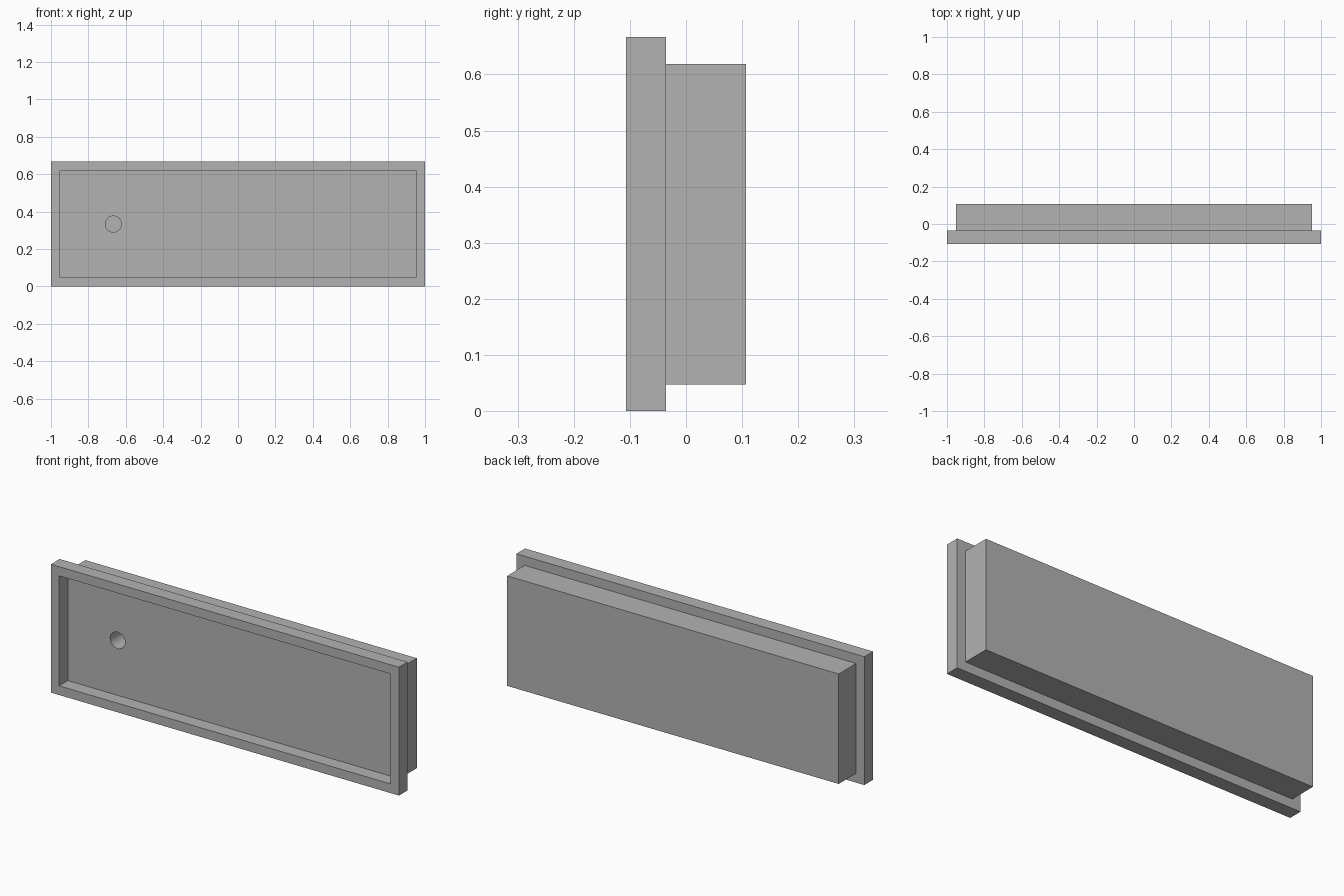
import bpy
import math

cube = bpy.data.objects.get("Cube")
if cube:
    bpy.data.objects.remove(cube, do_unlink=True)

# Overall proportions
UNIT = 1 / 21
LENGTH, HEIGHT, RIM = 42 * UNIT, 14 * UNIT, UNIT
FRONT, STEP, BACK = -2.25 * UNIT, -0.75 * UNIT, 2.25 * UNIT
MID_Z = HEIGHT / 2

grey = bpy.data.materials.new("plain grey")
grey.use_nodes = True
grey.diffuse_color = (0.45, 0.45, 0.45, 1)
grey.node_tree.nodes["Principled BSDF"].inputs["Base Color"].default_value = (0.45, 0.45, 0.45, 1)


def box(name, width, height, y0, y1):
    """Box centred on the panel, spanning y0 to y1."""
    bpy.ops.mesh.primitive_cube_add(size=1, location=(0, (y0 + y1) / 2, MID_Z))
    obj = bpy.context.object
    obj.name = name
    obj.scale = (width, y1 - y0, height)
    bpy.ops.object.transform_apply(location=False, rotation=False, scale=True)
    obj.data.materials.append(grey)
    return obj


def cut(target, cutter):
    """Subtract a cutter and then discard it."""
    mod = target.modifiers.new("cut", "BOOLEAN")
    mod.operation = "DIFFERENCE"
    mod.solver = "EXACT"
    mod.object = cutter
    bpy.context.view_layer.objects.active = target
    bpy.ops.object.modifier_apply(modifier=mod.name)
    bpy.data.objects.remove(cutter, do_unlink=True)


# Raised rim around the open front
inner_w, inner_h = LENGTH - 2 * RIM, HEIGHT - 2 * RIM
frame = box("front_frame", LENGTH, HEIGHT, FRONT, STEP)
cut(frame, box("opening_cutter", inner_w, inner_h, FRONT - RIM, STEP + RIM))

# Solid rear block whose front face is the recess floor
body = box("rear_block", inner_w, inner_h, STEP, BACK)

# Blind round hole in the recess floor
hole_depth = 2 * UNIT
bpy.ops.mesh.primitive_cylinder_add(
    vertices=48, radius=0.9 * UNIT, depth=2 * hole_depth,
    location=(-14 * UNIT, STEP, MID_Z), rotation=(math.pi / 2, 0, 0))
hole = bpy.context.object
hole.name = "hole_cutter"
hole.data.materials.append(grey)
cut(body, hole)

bpy.ops.object.select_all(action="DESELECT")
body.select_set(True)
bpy.context.view_layer.objects.active = body
bpy.ops.object.shade_smooth_by_angle(angle=math.radians(30))
